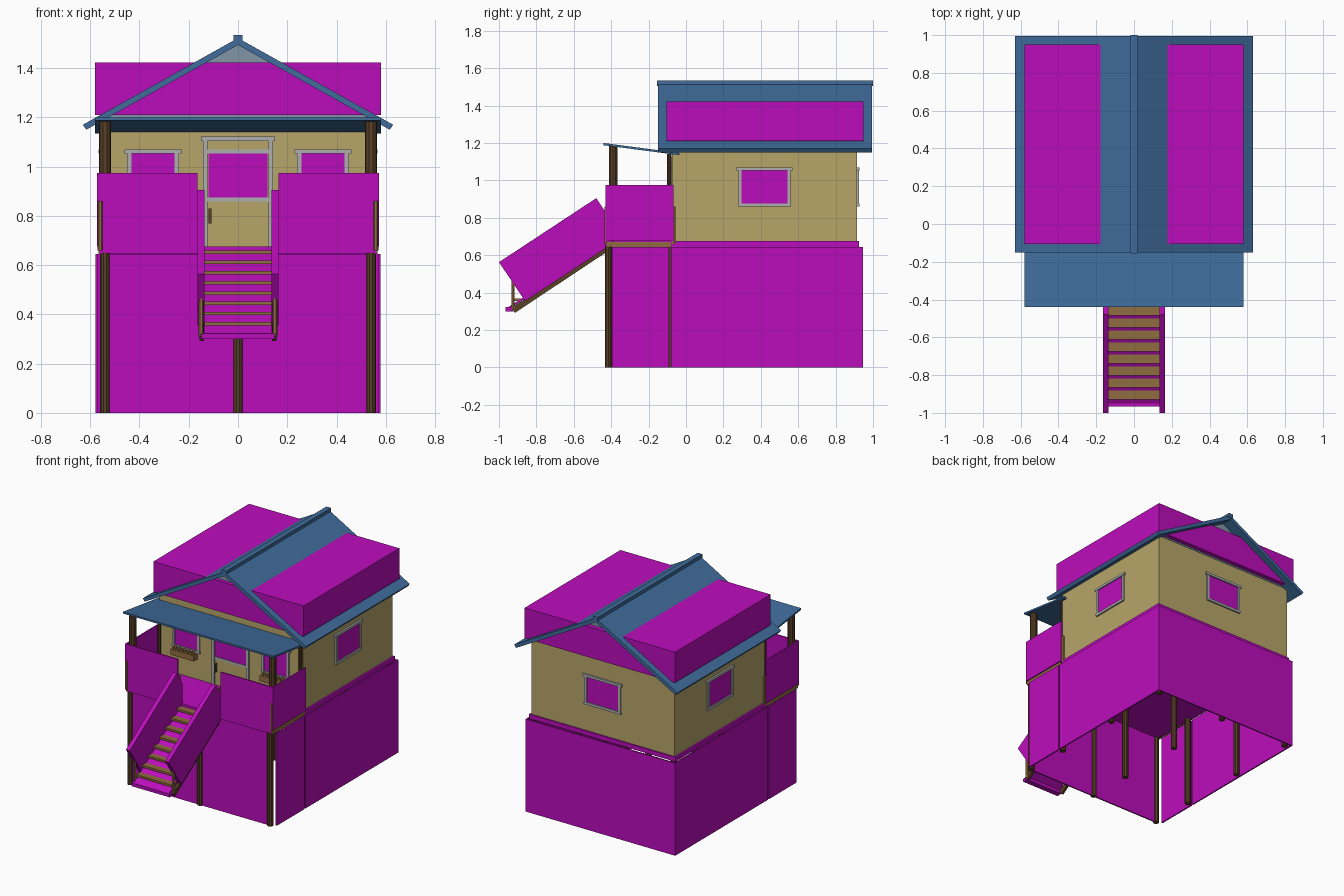
import bpy, math
from mathutils import Vector

if "Cube" in bpy.data.objects:
    bpy.data.objects.remove(bpy.data.objects["Cube"])


def mat(name, r, g, b):
    m = bpy.data.materials.new(name)
    m.diffuse_color = (r, g, b, 1)
    m.use_nodes = True
    m.node_tree.nodes["Principled BSDF"].inputs["Base Color"].default_value = m.diffuse_color
    return m


PANEL = mat("magenta_panel", 0.5, 0.004, 0.5)
TAN = mat("tan_wall", 0.47, 0.38, 0.14)
BLUE = mat("blue_roof", 0.05, 0.15, 0.33)
BROWN = mat("dark_wood", 0.10, 0.05, 0.02)
WOOD = mat("light_wood", 0.28, 0.15, 0.05)
TRIM = mat("grey_trim", 0.42, 0.43, 0.43)
GABLE = mat("gable_grey", 0.22, 0.30, 0.38)


def mesh(name, verts, faces, m):
    me = bpy.data.meshes.new(name)
    me.from_pydata(verts, [], faces)
    me.materials.append(m)
    ob = bpy.data.objects.new(name, me)
    bpy.context.collection.objects.link(ob)
    return ob


def box(name, x0, x1, y0, y1, z0, z1, m):
    return prism_x(name, [(y0, z0), (y1, z0), (y1, z1), (y0, z1)], x0, x1, m)


def loft(name, a, b, m):
    n = len(a)
    faces = [tuple(range(n))[::-1], tuple(range(n, 2 * n))]
    faces += [(i, (i + 1) % n, n + (i + 1) % n, n + i) for i in range(n)]
    return mesh(name, a + b, faces, m)


# profile in (y, z), extruded along x
def prism_x(name, p, x0, x1, m):
    return loft(name, [(x0, y, z) for y, z in p], [(x1, y, z) for y, z in p], m)


# profile in (x, z), extruded along y
def prism_y(name, p, y0, y1, m):
    return loft(name, [(x, y1, z) for x, z in p], [(x, y0, z) for x, z in p], m)


def post(name, x, y, z0, z1, r, m=BROWN, n=10):
    ring = [(x + r * math.cos(2 * math.pi * i / n), y + r * math.sin(2 * math.pi * i / n)) for i in range(n)]
    return loft(name, [(a, b, z0) for a, b in ring], [(a, b, z1) for a, b in ring], m)


# stilts
for x in (-0.54, 0, 0.54):
    for y in (-0.415, -0.09, 0.41, 0.905):
        post("stilt", x, y, 0, 0.65, 0.02)

# skirt panels around the stilts
box("back_skirt", -0.575, 0.575, 0.935, 0.945, 0, 0.645, PANEL)
box("front_skirt", -0.53, 0.53, -0.42, -0.41, 0, 0.645, PANEL)
for s in (-1, 1):
    a, b = sorted((s * 0.568, s * 0.578))
    box("side_skirt", a, b, -0.08, 0.945, 0, 0.645, PANEL)
    box("porch_skirt", a, b, -0.395, -0.09, 0, 0.645, PANEL)

# floors
box("house_floor", -0.565, 0.565, -0.08, 0.925, 0.645, 0.675, PANEL)
box("porch_deck", -0.562, 0.562, -0.43, -0.08, 0.647, 0.675, PANEL)
for s in (-1, 1):
    a, b = sorted((s * 0.555, s * 0.567))
    box("porch_beam", a, b, -0.425, -0.08, 0.645, 0.672, WOOD)

# house body and gables
box("house_walls", -0.553, 0.553, -0.075, 0.915, 0.675, 1.2, TAN)
for y in (-0.078, 0.908):
    prism_y("gable", [(-0.53, 1.2), (0.53, 1.2), (0, 1.505)], y, y + 0.01, GABLE)

# main roof slabs, ridge cap and the box crossing the roof
for s in (-1, 1):
    prism_y("roof_slope", [(0, 1.522), (s * 0.63, 1.17), (s * 0.616, 1.15), (0, 1.494)][::s],
            -0.15, 0.995, BLUE)
box("ridge_cap", -0.018, 0.018, -0.155, 1.0, 1.505, 1.535, BLUE)
box("roof_box", -0.58, 0.58, -0.105, 0.95, 1.21, 1.423, PANEL)

# porch roof and posts
prism_x("porch_roof", [(-0.44, 1.188), (-0.035, 1.135), (-0.035, 1.147), (-0.44, 1.2)], -0.58, 0.58, BLUE)
for s in (-1, 1):
    post("porch_post", s * 0.54, -0.39, 0.65, 1.183, 0.024)
    post("wall_post", s * 0.545, -0.09, 0.65, 1.14, 0.012)

# porch railings
for s in (-1, 1):
    a, b = sorted((s * 0.165, s * 0.57))
    box("front_rail", a, b, -0.43, -0.42, 0.673, 0.975, PANEL)
    a, b = sorted((s * 0.562, s * 0.572))
    box("side_rail", a, b, -0.43, -0.068, 0.675, 0.975, PANEL)
    for y in (-0.428, -0.065):
        post("rail_post", s * 0.56, y, 0.66, 0.86, 0.01, WOOD, 6)
    post("rail_post", s * 0.155, -0.422, 0.66, 0.86, 0.01, WOOD, 6)


# windows built in a local frame: o = centre on wall, u = along wall, n = outward
def slab(name, o, u, n, u0, u1, z0, z1, d, m):
    o, u, n = Vector(o), Vector(u), Vector(n)
    p = [o + u * a + n * b for a in (u0, u1) for b in (-0.005, d)]
    xs, ys = [v.x for v in p], [v.y for v in p]
    return box(name, min(xs), max(xs), min(ys), max(ys), z0, z1, m)


def window(o, u, n, w):
    slab("window_glass", o, u, n, -w, w, 0.875, 1.053, 0.004, PANEL)
    for s in (-1, 1):
        a, b = sorted((s * w, s * (w + 0.018)))
        slab("window_jamb", o, u, n, a, b, 0.865, 1.055, 0.01, TRIM)
    slab("window_head", o, u, n, -w - 0.028, w + 0.028, 1.053, 1.07, 0.013, TRIM)
    slab("window_sill", o, u, n, -w - 0.02, w + 0.02, 0.86, 0.877, 0.012, TRIM)


X, Y = (1, 0, 0), (0, 1, 0)
window((0, 0.915, 0), X, Y, 0.122)
for s in (-1, 1):
    window((s * 0.553, 0.42, 0), Y, (s, 0, 0), 0.122)
    window((s * 0.345, -0.075, 0), X, (0, -1, 0), 0.088)
    # flower boxes
    c = s * 0.345
    box("flower_box", c - 0.09, c + 0.09, -0.125, -0.08, 0.82, 0.86, WOOD)
    for i in range(5):
        bpy.ops.mesh.primitive_ico_sphere_add(subdivisions=1, radius=0.016,
                                              location=(c - 0.07 + 0.035 * i, -0.103, 0.866))
        ob = bpy.context.object
        ob.name = "flower_pot"
        ob.data.materials.append(WOOD)

# door
D = ((0, -0.075, 0), X, (0, -1, 0))
slab("door_leaf", *D, -0.125, 0.125, 0.676, 1.105, 0.003, TAN)
slab("door_glass", *D, -0.12, 0.12, 0.875, 1.055, 0.006, PANEL)
for s in (-1, 1):
    a, b = sorted((s * 0.123, s * 0.142))
    slab("door_jamb", *D, a, b, 0.676, 1.11, 0.012, TRIM)
slab("door_head", *D, -0.15, 0.15, 1.105, 1.122, 0.015, TRIM)
for z in (0.858, 1.053):
    slab("door_bar", *D, -0.123, 0.123, z, z + 0.016, 0.009, TRIM)
slab("door_handle", *D, -0.12, -0.108, 0.77, 0.83, 0.02, BROWN)

# stairs: backing sheet, treads, stringers, slanted side rails
prism_x("stair_sheet", [(-0.96, 0.303), (-0.42, 0.655), (-0.42, 0.665), (-0.965, 0.313)], -0.137, 0.137, PANEL)
box("stair_foot", -0.148, 0.148, -0.965, -0.925, 0.3, 0.322, PANEL)
for i in range(8):
    y, z = -0.905 + 0.0635 * i, 0.362 + 0.0415 * i
    box("tread", -0.137, 0.137, y - 0.023, y + 0.023, z - 0.007, z + 0.007, WOOD)
for s in (-1, 1):
    a, b = sorted((s * 0.138, s * 0.156))
    prism_x("stringer", [(-0.915, 0.292), (-0.42, 0.62), (-0.42, 0.65), (-0.935, 0.318)], a, b, BROWN)
    a, b = sorted((s * 0.136, s * 0.165))
    prism_x("stair_rail", [(-0.86, 0.355), (-0.42, 0.643), (-0.42, 0.815), (-0.48, 0.905), (-1.0, 0.563)],
            a, b, PANEL)
    post("stair_newel", s * 0.15, -0.925, 0.31, 0.47, 0.01, WOOD, 6)
